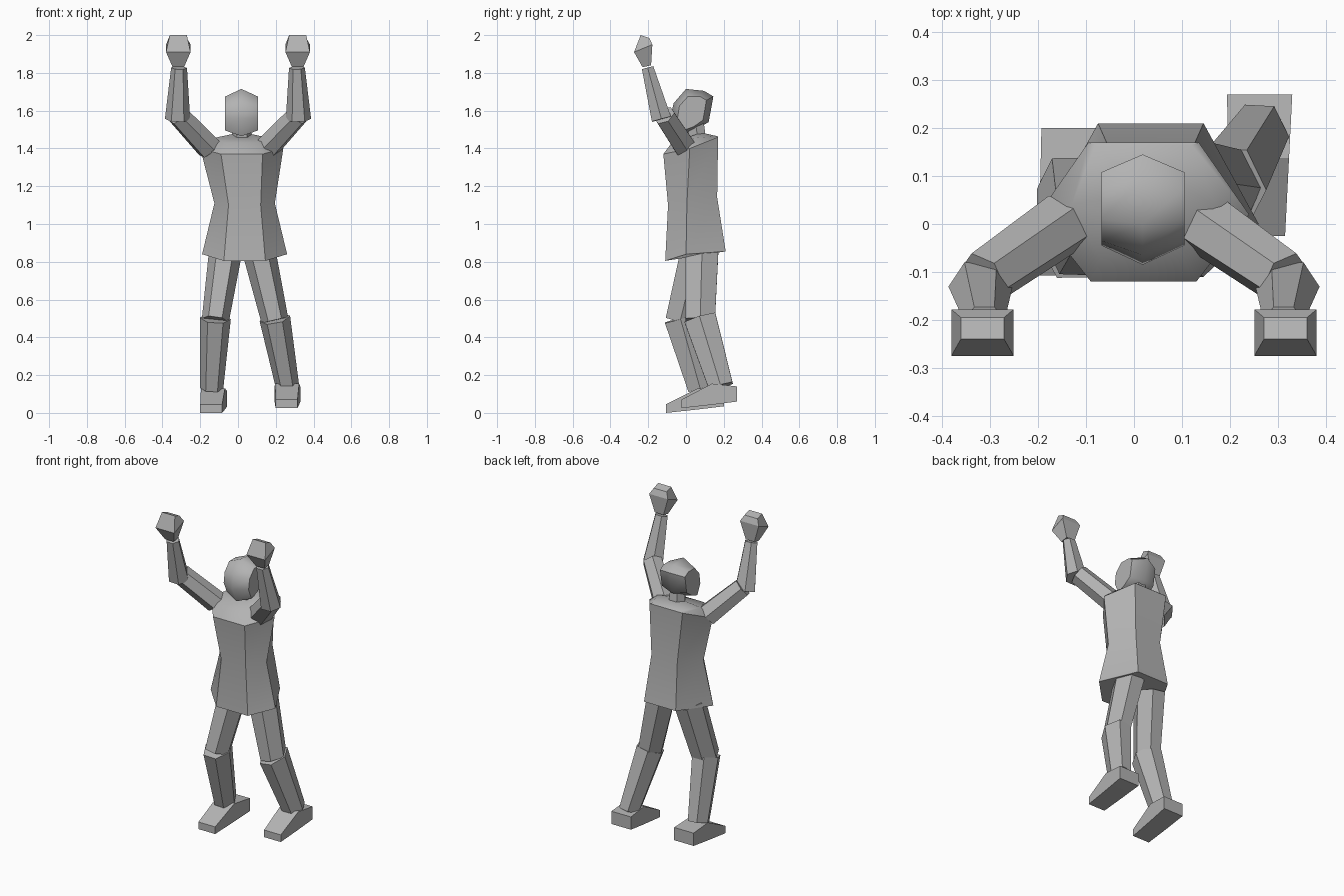
import bpy, bmesh, math
from mathutils import Vector

cube = bpy.data.objects.get("Cube")
if cube:
    bpy.data.objects.remove(cube, do_unlink=True)

grey = bpy.data.materials.new("clay_grey")
grey.use_nodes = True
grey.diffuse_color = (0.45, 0.45, 0.45, 1)
grey.node_tree.nodes["Principled BSDF"].inputs["Base Color"].default_value = (0.45, 0.45, 0.45, 1)


def loft(name, rings, smooth=25):
    """Skin a stack of equal-sized rings and cap both ends."""
    bm = bmesh.new()
    loops = [[bm.verts.new(p) for p in ring] for ring in rings]
    for a, b in zip(loops, loops[1:]):
        for i in range(len(a)):
            j = (i + 1) % len(a)
            bm.faces.new((a[i], a[j], b[j], b[i]))
    bm.faces.new(loops[0])
    bm.faces.new(loops[-1])
    bmesh.ops.recalc_face_normals(bm, faces=bm.faces[:])
    mesh = bpy.data.meshes.new(name)
    bm.to_mesh(mesh)
    bm.free()
    mesh.materials.append(grey)
    obj = bpy.data.objects.new(name, mesh)
    bpy.context.collection.objects.link(obj)
    bpy.ops.object.select_all(action='DESELECT')
    obj.select_set(True)
    bpy.context.view_layer.objects.active = obj
    bpy.ops.object.shade_smooth_by_angle(angle=math.radians(smooth))
    return obj


def limb(name, start, end, r0, r1):
    """Six-sided tapered segment; radii are (sideways, depth)."""
    a, b = Vector(start), Vector(end)
    axis = (b - a).normalized()
    depth = axis.cross(Vector((1, 0, 0))).normalized()
    side = depth.cross(axis)
    rings = []
    for c, (u, v) in ((a, r0), (b, r1)):
        rings.append([c + side * u * math.cos(k * math.pi / 3)
                      + depth * v * math.sin(k * math.pi / 3) for k in range(6)])
    return loft(name, rings, 15)


def torso_ring(cx, half_front, half_side, half_back, ys, zs):
    (fy, sy, by), (fz, sz, bz) = ys, zs
    return [(cx - half_front, fy, fz), (cx + half_front, fy, fz),
            (cx + half_side, sy, sz), (cx + half_back, by, bz),
            (cx - half_back, by, bz), (cx - half_side, sy, sz)]


# Torso: flared hem, narrow waist, wide shoulders, slope up to the neck
loft("torso", [
    torso_ring(0.035, 0.11, 0.225, 0.11, (-0.11, 0.0, 0.21), (0.805, 0.84, 0.855)),
    torso_ring(0.035, 0.085, 0.16, 0.09, (-0.095, 0.005, 0.165), (1.1, 1.11, 1.14)),
    torso_ring(0.02, 0.11, 0.22, 0.115, (-0.12, 0.02, 0.17), (1.37, 1.40, 1.46)),
    torso_ring(0.02, 0.09, 0.15, 0.10, (-0.075, 0.04, 0.165), (1.43, 1.455, 1.465)),
    torso_ring(0.02, 0.03, 0.055, 0.03, (0.01, 0.055, 0.10), (1.455, 1.475, 1.48)),
], 40)

# Neck
limb("neck", (0.02, 0.065, 1.43), (0.02, 0.05, 1.54), (0.055, 0.05), (0.05, 0.05))

# Head: central profile with a smaller flat profile on each side
middle = [(0.0, 1.715), (0.095, 1.705), (0.145, 1.675), (0.12, 1.54),
          (0.045, 1.495), (-0.04, 1.465), (-0.085, 1.56), (-0.065, 1.64)]
edge = [(0.01, 1.675), (0.075, 1.675), (0.108, 1.655), (0.09, 1.55),
        (0.04, 1.515), (-0.015, 1.495), (-0.045, 1.56), (-0.035, 1.625)]
loft("head", [[(-0.068, y, z) for y, z in edge],
              [(0.018, y, z) for y, z in middle],
              [(0.105, y, z) for y, z in edge]], 55)


def hand_ring(s, hx, y0, y1, z0, z1):
    x = s * 0.316
    return [(x - hx, y0, z0), (x + hx, y0, z0), (x + hx, y1, z1), (x - hx, y1, z1)]


# Raised arms and fists
for s, label in ((-1, "right"), (1, "left")):
    limb(label + "_upper_arm", (s * 0.15, 0.0, 1.40), (s * 0.315, -0.115, 1.575),
         (0.07, 0.065), (0.06, 0.06))
    limb(label + "_forearm", (s * 0.32, -0.13, 1.555), (s * 0.312, -0.203, 1.827),
         (0.067, 0.06), (0.042, 0.036))
    loft(label + "_hand", [
        hand_ring(s, 0.03, -0.23, -0.185, 1.83, 1.84),
        hand_ring(s, 0.065, -0.275, -0.178, 1.91, 1.95),
        hand_ring(s, 0.045, -0.24, -0.195, 2.0, 1.985)], 15)

# Legs
legs = {
    "right": ((-0.065, 0.06, 0.86), (-0.12, -0.03, 0.49), (-0.14, 0.075, 0.13)),
    "left": ((0.11, 0.085, 0.86), (0.195, 0.075, 0.49), (0.262, 0.185, 0.14)),
}
for label, (hip, knee, ankle) in legs.items():
    limb(label + "_thigh", hip, knee, (0.088, 0.10), (0.072, 0.09))
    limb(label + "_shin", (knee[0], knee[1], knee[2] + 0.01), ankle,
         (0.082, 0.098), (0.062, 0.075))


def foot(name, toe_x, heel_x, toe_y, heel_y, z):
    """Wedge shoe: low toe, tall instep, raised heel."""
    def section(t, low, high):
        x = toe_x + (heel_x - toe_x) * t
        y = toe_y + (heel_y - toe_y) * t
        w = 0.058 + 0.01 * t
        return [(x - w, y, z + low), (x + w, y, z + low),
                (x + w, y, z + high), (x - w, y, z + high)]
    loft(name, [section(0, 0, 0.045), section(0.55, 0.018, 0.13),
                section(1, 0.035, 0.115)], 10)


foot("right_foot", -0.142, -0.125, -0.107, 0.2, 0.0)
foot("left_foot", 0.257, 0.262, -0.025, 0.27, 0.025)
